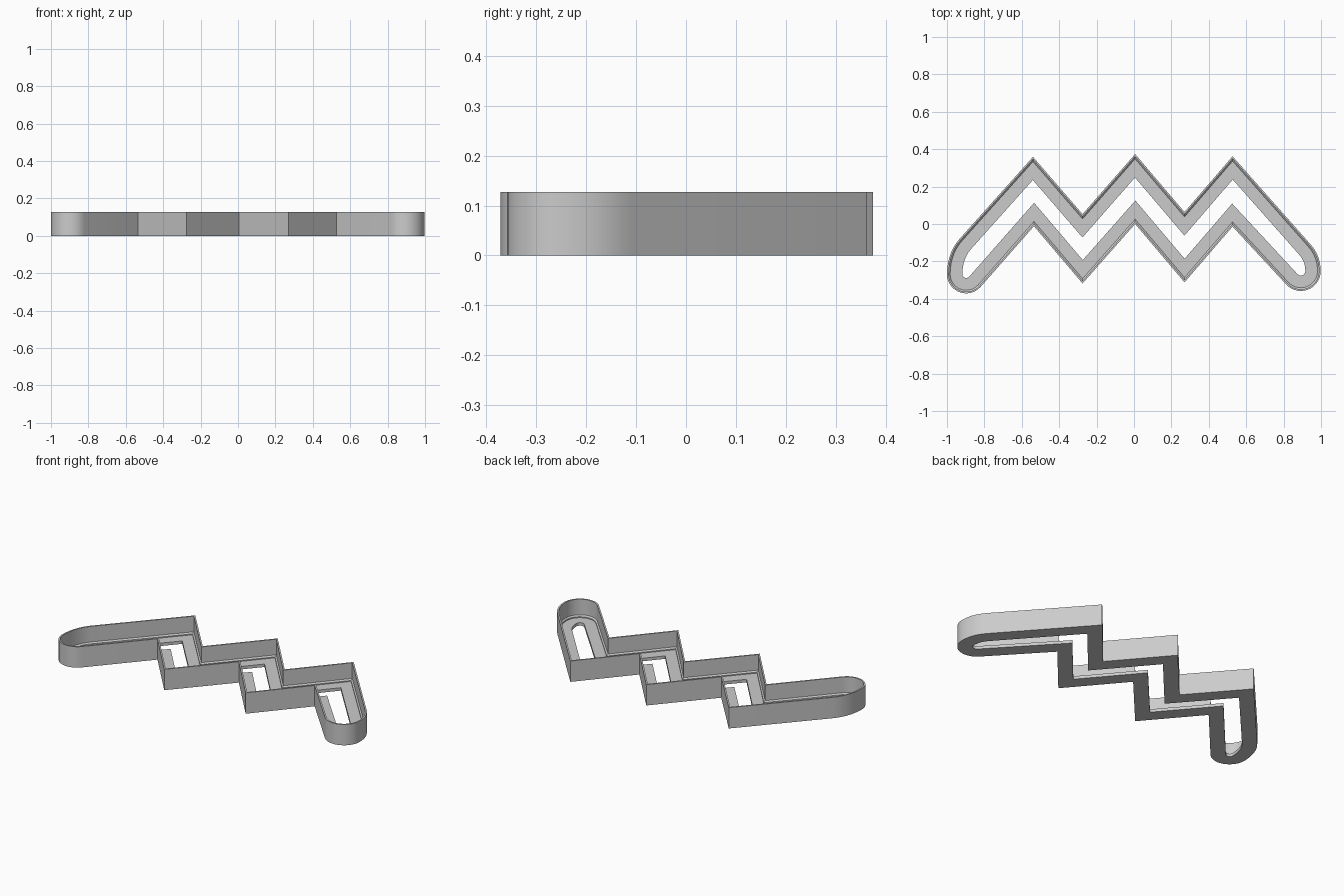
import bpy, bmesh, math
from mathutils import Vector

if "Cube" in bpy.data.objects:
    bpy.data.objects.remove(bpy.data.objects["Cube"])

H = 0.127

def arc(cx, cy, r, a0, a1, n):
    return [(cx + r * math.cos(math.radians(a0 + (a1 - a0) * i / n)),
             cy + r * math.sin(math.radians(a0 + (a1 - a0) * i / n))) for i in range(n + 1)]

def bezier(p, c, q, n):
    p, c, q = Vector(p), Vector(c), Vector(q)
    return [tuple(p * (1 - t) ** 2 + c * 2 * t * (1 - t) + q * t * t)
            for t in (i / n for i in range(1, n + 1))]

# outline, counter-clockwise: lower zigzag, right round end, upper zigzag, left round end
path = [(-0.535, -0.012), (-0.275, -0.318), (0.006, 0.0), (0.27, -0.312), (0.527, -0.014)]
path += arc(0.892, -0.252, 0.106, 222, 360, 14)
path += bezier(path[-1], (0.998, -0.17), (0.945, -0.11), 7)
path += [(0.527, 0.362), (0.27, 0.064), (0.006, 0.374), (-0.275, 0.053), (-0.54, 0.359)]
left = arc(-0.897, -0.268, 0.103, 318, 180, 14)
left += bezier(left[-1], (-0.998, -0.155), (-0.935, -0.082), 7)
path += left[::-1]

def inset(pts, d):
    # mitred inward offset
    out = []
    for i, p in enumerate(pts):
        p = Vector(p)
        a = (p - Vector(pts[i - 1])).normalized()
        b = (Vector(pts[(i + 1) % len(pts)]) - p).normalized()
        na, nb = Vector((-a.y, a.x)), Vector((-b.y, b.x))
        out.append(p + (na + nb) * d / (1 + na.dot(nb)))
    return out

# section: outer wall, thin lip, step, base flange
section = [(0, 0), (0, H), (0.009, H), (0.009, 0.032),
           (0.017, 0.024), (0.017, 0.018), (0.082, 0.018), (0.082, 0)]
bm = bmesh.new()
rings = [[bm.verts.new((p.x, p.y, z)) for p in inset(path, d)] for d, z in section]
n = len(path)
for k in range(len(rings)):
    r, s = rings[k], rings[(k + 1) % len(rings)]
    for i in range(n):
        j = (i + 1) % n
        bm.faces.new((r[i], r[j], s[j], s[i]))
bmesh.ops.recalc_face_normals(bm, faces=bm.faces)
me = bpy.data.meshes.new("zigzag_cutter")
bm.to_mesh(me)
bm.free()
ob = bpy.data.objects.new("zigzag_cutter", me)
bpy.context.collection.objects.link(ob)
bpy.context.view_layer.objects.active = ob
ob.select_set(True)
bpy.ops.object.shade_smooth_by_angle(angle=math.radians(30))
